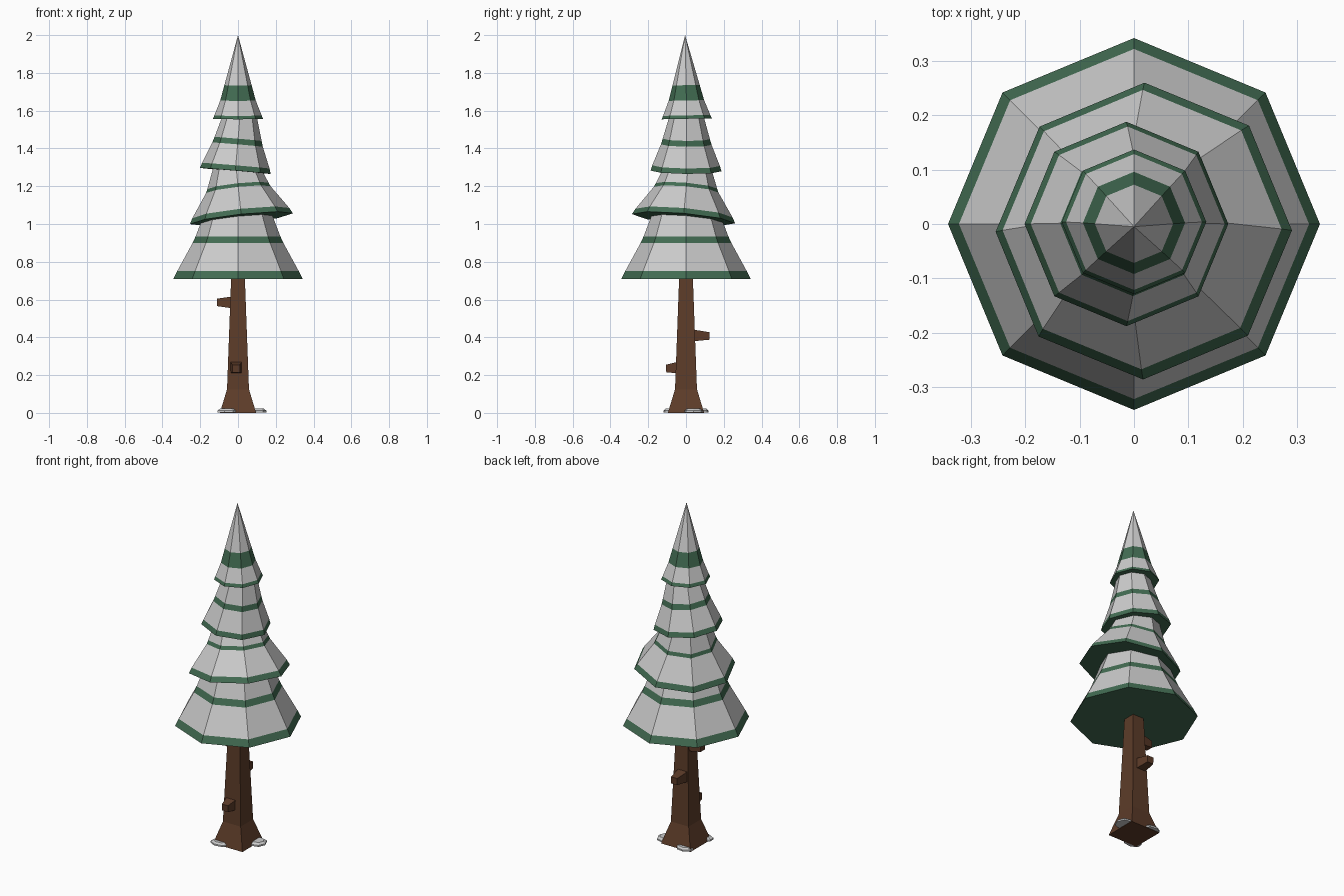
import bpy, bmesh, math
from mathutils import Matrix, Vector

if "Cube" in bpy.data.objects:
    bpy.data.objects.remove(bpy.data.objects["Cube"])


def material(name, rgb):
    m = bpy.data.materials.new(name)
    m.diffuse_color = (*rgb, 1)
    m.use_nodes = True
    m.node_tree.nodes["Principled BSDF"].inputs["Base Color"].default_value = m.diffuse_color
    return m


GREEN = material("needles", (0.055, 0.15, 0.085))
SNOW = material("snow", (0.80, 0.82, 0.82))
BARK = material("bark", (0.11, 0.045, 0.022))


def stack(name, rings, sides, mats, bands=None, phase=0.0, matrix=Matrix()):
    """Flat-sided solid through (radius, z) rings; radius 0 makes a point."""
    bm = bmesh.new()
    loops = []
    for r, z in rings:
        n = sides if r > 0 else 1
        loops.append([bm.verts.new((r * math.cos(phase + math.tau * i / sides),
                                    r * math.sin(phase + math.tau * i / sides), z))
                      for i in range(n)])
    for k, (a, b) in enumerate(zip(loops, loops[1:])):
        for i in range(sides):
            j = (i + 1) % sides
            corners = [a[i], a[j], b[0]] if len(b) == 1 else [a[i], a[j], b[j], b[i]]
            bm.faces.new(corners).material_index = bands[k] if bands else 0
    bm.faces.new(loops[0][::-1])
    if len(loops[-1]) > 1:
        bm.faces.new(loops[-1])
    bm.transform(matrix)
    bmesh.ops.recalc_face_normals(bm, faces=bm.faces)
    me = bpy.data.meshes.new(name)
    bm.to_mesh(me)
    bm.free()
    for m in mats:
        me.materials.append(m)
    ob = bpy.data.objects.new(name, me)
    bpy.context.collection.objects.link(ob)
    return ob


def tilted(center, normal):
    rot = Vector((0, 0, 1)).rotation_difference(Vector(normal)).to_matrix().to_4x4()
    return Matrix.Translation(center) @ rot


# Foliage tiers: green hem, snow, green stripe, snow
STRIPES = [0, 1, 0, 1]
tiers = [
    ("bottom_tier", (0, 0, 0.71), (0, 0, 1),
     [(0.342, 0), (0.322, 0.04), (0.240, 0.19), (0.224, 0.225), (0.165, 0.38)]),
    ("second_tier", (0.018, -0.013, 1.028), (-0.106, 0.09, 1),
     [(0.274, 0), (0.258, 0.03), (0.172, 0.155), (0.163, 0.175), (0.118, 0.29)]),
    ("third_tier", (-0.014, 0, 1.281), (0.085, 0.01, 1),
     [(0.188, 0), (0.179, 0.028), (0.134, 0.14), (0.125, 0.17), (0.085, 0.31)]),
    ("top_tier", (0, 0.004, 1.557), (0, -0.02, 1),
     [(0.133, 0), (0.125, 0.018), (0.094, 0.097), (0.072, 0.178), (0, 0.443)]),
]
for name, center, normal, rings in tiers:
    stack(name, rings, 8, [GREEN, SNOW], STRIPES, 0, tilted(center, normal))

# Square trunk with flared foot
R2 = math.sqrt(2)
stack("trunk", [(0.096 * R2, 0), (0.058 * R2, 0.125), (0.035 * R2, 0.75)],
      4, [BARK], phase=math.pi / 4)

# Branch stubs: base position, direction
for name, pos, out in [("front_stub", (-0.01, -0.04, 0.24), (0, -1, -0.08)),
                       ("back_stub", (-0.01, 0.035, 0.41), (0, 1, -0.03)),
                       ("left_stub", (-0.03, 0, 0.585), (-1, 0, 0))]:
    length = 0.066 if name == "front_stub" else 0.09 if name == "back_stub" else 0.08
    stack(name, [(0.044, 0), (0.028, length)], 4, [BARK], phase=math.pi / 4,
          matrix=tilted(pos, out))

# Small snow patches round the foot
for i, (x, y, sx, sy) in enumerate([(-0.06, -0.085, 0.055, 0.035),
                                    (0.105, 0.04, 0.045, 0.05),
                                    (-0.05, 0.085, 0.05, 0.035)]):
    m = Matrix.Translation((x, y, 0)) @ Matrix.Diagonal((sx, sy, 1, 1))
    stack(f"snow_patch_{i + 1}", [(1, 0.003), (1, 0.012), (0.7, 0.022)], 7, [SNOW], matrix=m)
